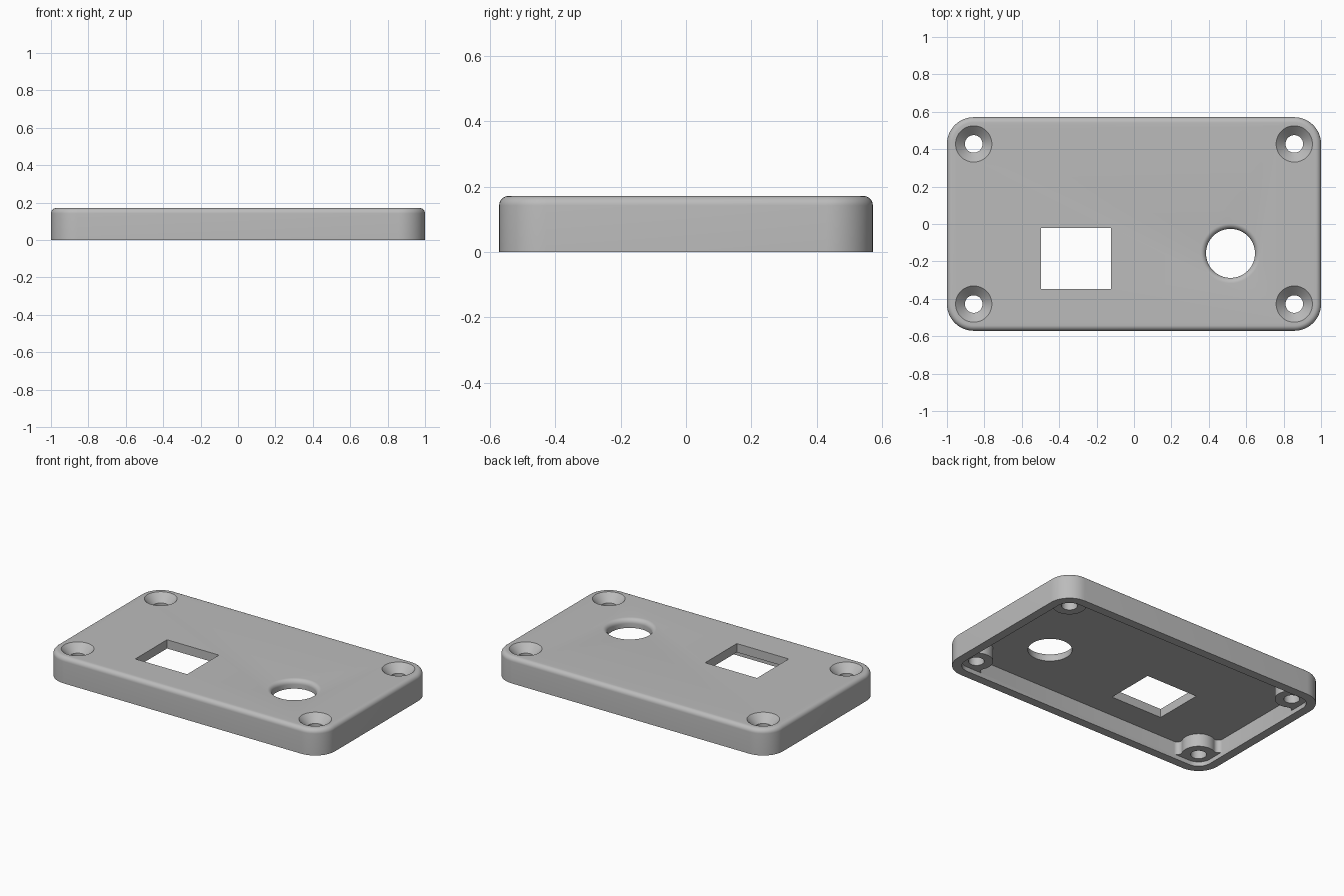
import bpy, bmesh
from math import pi, sin, cos, atan2, sqrt

if "Cube" in bpy.data.objects:
    bpy.data.objects.remove(bpy.data.objects["Cube"])

W, D, H = 1.0, 0.571, 0.171      # half width, half depth, height
R = 0.143                        # corner radius
T = 0.057                        # wall and plate thickness
F = 0.029                        # fillet radius
CX, CY = W - R, D - R            # screw positions
CORNERS = [(sx * CX, sy * CY, sx, sy) for sx in (-1, 1) for sy in (-1, 1)]

grey = bpy.data.materials.new("light grey plastic")
grey.use_nodes = True
grey.diffuse_color = (0.5, 0.5, 0.5, 1)
grey.node_tree.nodes["Principled BSDF"].inputs["Base Color"].default_value = (0.5, 0.5, 0.5, 1)


def arc(cx, cy, r, a0, a1, n=12):
    return [(cx + r * cos(a0 + (a1 - a0) * i / n), cy + r * sin(a0 + (a1 - a0) * i / n))
            for i in range(n + 1)]


def rounded_rect(inset):
    """Outline of the case moved inwards by inset."""
    pts = []
    for k, (sx, sy) in enumerate([(1, 1), (-1, 1), (-1, -1), (1, -1)]):
        pts += arc(sx * CX, sy * CY, R - inset, k * pi / 2, (k + 1) * pi / 2)
    return pts


def loft(bm, rings):
    """Closed solid through a stack of (outline, z) rings."""
    loops = [[bm.verts.new((x, y, z)) for x, y in pts] for pts, z in rings]
    for a, b in zip(loops, loops[1:]):
        for i in range(len(a)):
            j = (i + 1) % len(a)
            bm.faces.new((a[i], a[j], b[j], b[i]))
    bm.faces.new(loops[0][::-1])
    bm.faces.new(loops[-1])


def lathe(bm, x, y, profile):
    loft(bm, [(arc(x, y, r, 0, 2 * pi, 64)[:-1], z) for r, z in profile])


def make(name, bm):
    bmesh.ops.recalc_face_normals(bm, faces=bm.faces)
    mesh = bpy.data.meshes.new(name)
    bm.to_mesh(mesh)
    bm.free()
    mesh.materials.append(grey)
    ob = bpy.data.objects.new(name, mesh)
    bpy.context.collection.objects.link(ob)
    return ob


def combine(target, tool, operation):
    mod = target.modifiers.new(tool.name, 'BOOLEAN')
    mod.operation, mod.object, mod.solver = operation, tool, 'EXACT'
    bpy.context.view_layer.objects.active = target
    bpy.ops.object.modifier_apply(modifier=mod.name)
    bpy.data.objects.remove(tool)


# Outer block with rounded top edge
bm = bmesh.new()
steps = [i * pi / 16 for i in range(9)]
loft(bm, [(rounded_rect(0), 0)] +
     [(rounded_rect(F - F * cos(a)), H - F + F * sin(a)) for a in steps])
cover = make("cover_plate", bm)

# Hollow underside
bm = bmesh.new()
loft(bm, [(rounded_rect(T), -0.1), (rounded_rect(T), H - T)])
combine(cover, make("cavity", bm), 'DIFFERENCE')

# Corner screw bosses, blended into the walls with small fillets
boss_r, wall = 0.1, R - T
h = sqrt((boss_r + F) ** 2 - (wall - F) ** 2)
blend = arc(wall - F, -h, F, 0, atan2(h, F - wall), 8)
start = atan2(-h, wall - F)
outline = (blend + arc(0, 0, boss_r, start, -1.5 * pi - start, 24)[1:-1]
           + [(y, x) for x, y in reversed(blend)]
           + [(-h, wall + 0.02)] + arc(0, 0, wall + 0.02, pi / 2, 0) + [(wall + 0.02, -h)])
bm = bmesh.new()
for x, y, sx, sy in CORNERS:
    pts = [(x + sx * px, y + sy * py) for px, py in outline]
    loft(bm, [(pts, F), (pts, H - T + 0.004)])
combine(cover, make("screw_bosses", bm), 'UNION')

# Countersunk screw holes
bm = bmesh.new()
for x, y, sx, sy in CORNERS:
    lathe(bm, x, y, [(0.047, -0.1), (0.047, H - 0.05), (0.097, H), (0.117, H + 0.02)])
combine(cover, make("screw_holes", bm), 'DIFFERENCE')

# Round opening with rounded rim, and rectangular opening
bm = bmesh.new()
lathe(bm, 0.516, -0.157, [(0.131, -0.1)] +
      [(0.131 + F - F * cos(a), H - F + F * sin(a)) for a in steps] + [(0.131 + F, H + 0.1)])
window = [(-0.497, -0.348), (-0.123, -0.348), (-0.123, -0.021), (-0.497, -0.021)]
loft(bm, [(window, -0.1), (window, H + 0.1)])
combine(cover, make("openings", bm), 'DIFFERENCE')

# Smooth rounded surfaces, crisp edges
bpy.ops.object.select_all(action='DESELECT')
cover.select_set(True)
bpy.context.view_layer.objects.active = cover
bpy.ops.object.shade_smooth_by_angle(angle=0.5)
